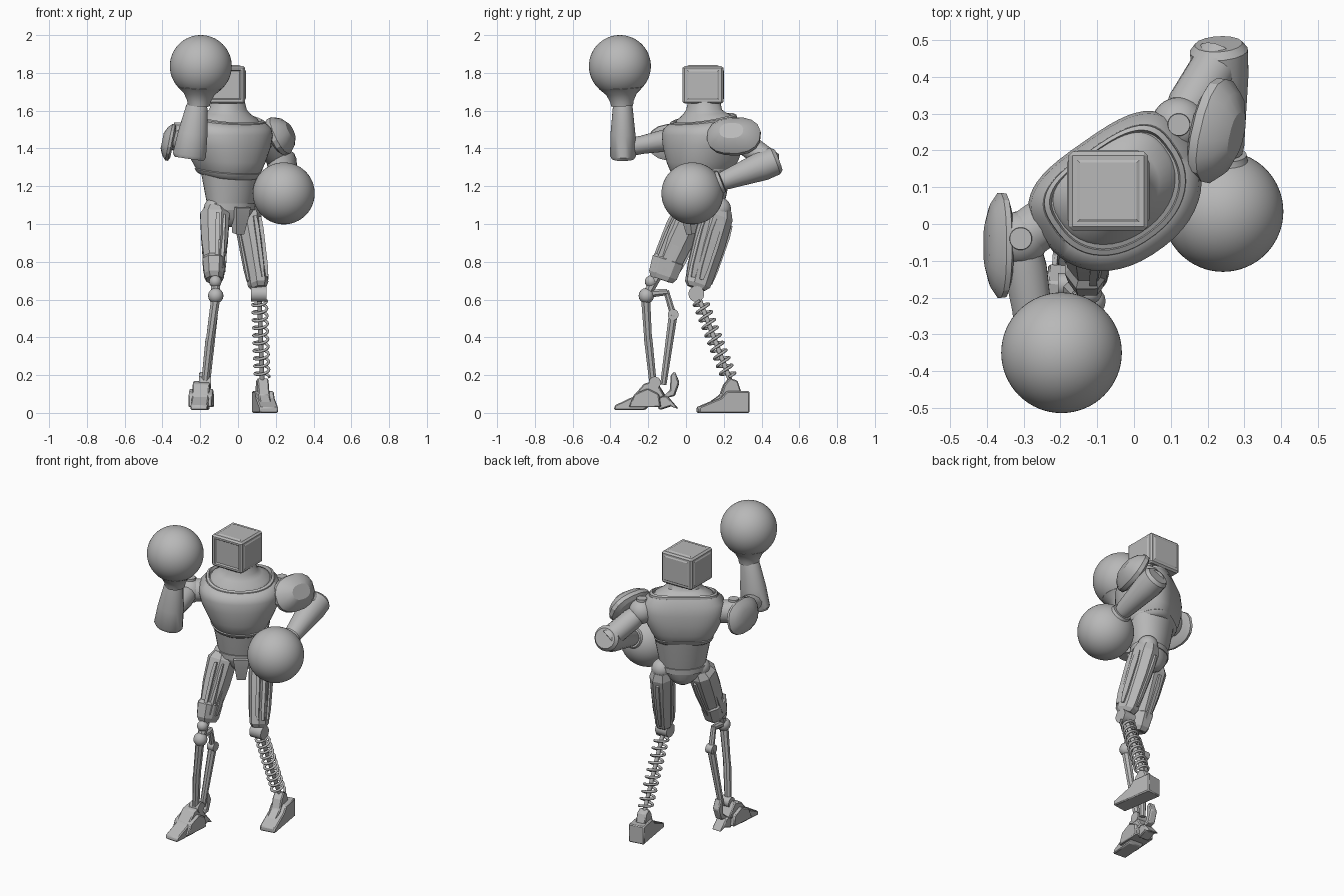
import bpy, bmesh, math
from math import cos, sin, pi, radians
from mathutils import Vector, Matrix

cube = bpy.data.objects.get("Cube")
if cube:
    bpy.data.objects.remove(cube, do_unlink=True)

grey = bpy.data.materials.new("plain grey")
grey.use_nodes = True
grey.diffuse_color = (0.48, 0.48, 0.48, 1)
grey.node_tree.nodes["Principled BSDF"].inputs["Base Color"].default_value = (0.48, 0.48, 0.48, 1)

YAW = radians(35)
ACROSS = Vector((cos(YAW), sin(YAW), 0))
FORWARD = Vector((sin(YAW), -cos(YAW), 0))
X, Y = Vector((1, 0, 0)), Vector((0, 1, 0))


def finish(name, bm, angle=35, bevel=0):
    bmesh.ops.recalc_face_normals(bm, faces=bm.faces)
    mesh = bpy.data.meshes.new(name)
    bm.to_mesh(mesh)
    bm.free()
    mesh.materials.append(grey)
    ob = bpy.data.objects.new(name, mesh)
    bpy.context.collection.objects.link(ob)
    bpy.ops.object.select_all(action='DESELECT')
    ob.select_set(True)
    bpy.context.view_layer.objects.active = ob
    bpy.ops.object.shade_smooth_by_angle(angle=radians(angle))
    if bevel:
        mod = ob.modifiers.new("edge", 'BEVEL')
        mod.width, mod.segments = bevel, 1


def loft(name, p0, p1, rings, n=24, side=X, power=1.0, angle=35, rear=1.0):
    """Skin rings (position along axis, half width, half depth, tilt); rear flattens the back half."""
    p0, axis = Vector(p0), Vector(p1) - Vector(p0)
    d = axis.normalized()
    u = (side - d * side.dot(d)).normalized()
    v = d.cross(u)
    bm = bmesh.new()
    loops = []
    for t, rx, ry, *tilt in rings:
        loop = []
        for i in range(n):
            a = 2 * pi * (i + 0.5) / n
            flat = rear if sin(a) > 0 else 1
            c = math.copysign(abs(cos(a)) ** (power * flat), cos(a))
            s = math.copysign(abs(sin(a)) ** (power * flat), sin(a)) * flat
            lift = tilt[0] * s if tilt else 0
            loop.append(bm.verts.new(p0 + axis * t + u * rx * c + v * ry * s + d * lift))
        loops.append(loop)
    for a, b in zip(loops, loops[1:]):
        for i in range(n):
            bm.faces.new((a[i], a[i - 1], b[i - 1], b[i]))
    bm.faces.new(loops[0])
    bm.faces.new(loops[-1])
    finish(name, bm, angle)


def rod(name, p0, p1, r0, r1, n=12):
    along = (Vector(p1) - Vector(p0)).normalized()
    loft(name, p0, p1, [(0, r0, r0), (1, r1, r1)], n, Y if abs(along.x) > 0.9 else X)


def ball(name, loc, radius, seg=32):
    bm = bmesh.new()
    bmesh.ops.create_uvsphere(bm, u_segments=seg, v_segments=seg // 2, radius=radius)
    bmesh.ops.translate(bm, vec=loc, verts=bm.verts)
    finish(name, bm)


def prism(name, profile, width, loc, yaw):
    """Extrude a side profile of (y, z) points sideways."""
    bm = bmesh.new()
    face = bm.faces.new([bm.verts.new((-width / 2, y, z)) for y, z in profile])
    new = bmesh.ops.extrude_face_region(bm, geom=[face])["geom"]
    bmesh.ops.translate(bm, vec=(width, 0, 0), verts=[g for g in new if isinstance(g, bmesh.types.BMVert)])
    m = Matrix.Translation(loc) @ Matrix.Rotation(radians(yaw), 4, 'Z')
    bmesh.ops.transform(bm, matrix=m, verts=bm.verts)
    finish(name, bm, 20, 0.006)


# Head: chamfered box, recessed screen in front, raised panels elsewhere
bm = bmesh.new()
bmesh.ops.create_cube(bm, size=1)
bmesh.ops.bevel(bm, geom=list(bm.edges), offset=0.05, segments=1, affect='EDGES')
panels = [f for f in bm.faces if max(map(abs, f.normal)) > 0.99 and f.normal.z > -0.5]
screen = [f for f in panels if f.normal.y < -0.5]
raised = [f for f in panels if f.normal.y > -0.5]
bmesh.ops.inset_individual(bm, faces=screen, thickness=0.08, depth=0)
bmesh.ops.inset_individual(bm, faces=screen, thickness=0.04, depth=-0.04)
bmesh.ops.inset_individual(bm, faces=raised, thickness=0.08, depth=0)
bmesh.ops.inset_individual(bm, faces=raised, thickness=0.05, depth=0.02)
bmesh.ops.transform(bm, verts=bm.verts, matrix=Matrix.Translation((-0.07, 0.09, 1.737)) @ Matrix.Diagonal((0.215, 0.215, 0.2, 1)))
finish("head", bm, 15)

# Torso: round in front, flat behind, on one turned axis
cx, cy = -0.053, 0.099
base, top = (cx, cy, 0), (cx, cy, 1)
loft("chest", base, top, [
    (1.255, 0.14, 0.145, 0.02), (1.28, 0.164, 0.172, 0.022), (1.335, 0.192, 0.197, 0.01), (1.41, 0.226, 0.209),
    (1.47, 0.24, 0.209), (1.515, 0.233, 0.2, 0.015), (1.55, 0.2, 0.17, 0.025)],
    48, ACROSS, 0.9, 40, 0.72)
loft("collar_rim", base, top, [
    (1.535, 0.2, 0.172, 0.025), (1.56, 0.196, 0.168, 0.03), (1.567, 0.182, 0.155, 0.03),
    (1.545, 0.176, 0.148, 0.03)], 48, ACROSS, 0.9, 30, 0.72)
loft("neck_yoke", base, top, [
    (1.54, 0.178, 0.15, 0.03), (1.565, 0.165, 0.135, 0.02), (1.585, 0.125, 0.11, 0.01),
    (1.605, 0.1, 0.095), (1.645, 0.088, 0.088)], 40, ACROSS, 0.95, 40, 0.8)
loft("chest_rim", base, top, [(1.255, 0.145, 0.152, 0.022), (1.266, 0.163, 0.17, 0.022), (1.284, 0.173, 0.18, 0.022),
                              (1.29, 0.166, 0.172, 0.022)], 48, ACROSS, 0.9, 30, 0.72)
wx, wy = -0.04, 0.09
hips, hips_up = (wx, wy, 0), (wx, wy, 1)
loft("waist", hips, hips_up, [(1.09, 0.13, 0.1), (1.17, 0.145, 0.118), (1.29, 0.168, 0.14)], 32, ACROSS)
loft("belt", hips, hips_up, [(1.075, 0.14, 0.108), (1.108, 0.142, 0.11)], 32, ACROSS)
loft("pelvis", hips, hips_up, [(0.985, 0.03, 0.05), (1.0, 0.06, 0.075), (1.035, 0.1, 0.095), (1.08, 0.135, 0.105)], 24, ACROSS)
plate_top = Vector((wx, wy, 1.09)) + FORWARD * 0.1
loft("pelvis_plate", plate_top - Vector((0, 0, 0.14)) - FORWARD * 0.03, plate_top,
     [(0, 0.03, 0.025), (0.7, 0.048, 0.03), (1, 0.055, 0.025)], 4, ACROSS, 0.5, 20)

# Shoulders
r_sh, l_sh = Vector((-0.308, -0.04, 1.455)), Vector((0.122, 0.27, 1.46))
for name, p, s in (("right", r_sh, -1), ("left", l_sh, 1)):
    rod(name + "_shoulder_axle", p - ACROSS * 0.12 * s, p, 0.068, 0.068, 16)
    ball(name + "_shoulder_ball", p, 0.075)
    rod(name + "_shoulder_cap", p, p + Vector((0, 0, 0.082)), 0.036, 0.03, 20)

# Shoulder pads: faceted shells, each given as centre, outward normal, long axis, thickness, height
for name, c, out, long_axis, thick, high in (
        ("right", Vector((-0.372, -0.058, 1.435)), Vector((-0.98, 0, 0.2)), Y, 0.06, 0.1),
        ("left", Vector((0.235, 0.25, 1.474)), Vector((0.87, -0.2, 0.42)), Vector((0.24, 0.97, 0)), 0.1, 0.107)):
    out.normalize()
    loft(name + "_shoulder_pad", c - out * thick / 2, c + out * thick / 2,
         [(0, 0.115, high * 0.8), (0.15, 0.143, high), (0.4, 0.145, high), (0.75, 0.115, high * 0.77),
          (1, 0.065, high * 0.42)], 16, long_axis, 0.85, 25)

# Right arm, raised
loft("right_upper_arm", r_sh, (-0.265, -0.31, 1.405),
     [(0, 0.05, 0.05), (0.3, 0.06, 0.06), (0.7, 0.055, 0.05), (1, 0.06, 0.05)], 12)
loft("right_forearm", (-0.26, -0.333, 1.345), (-0.215, -0.335, 1.64),
     [(0, 0.078, 0.06), (0.06, 0.09, 0.07), (0.45, 0.08, 0.067), (0.93, 0.058, 0.053), (1, 0.05, 0.048)], 16)
# Left arm, bent with the hand at the hip
l_elbow, l_wrist = Vector((0.232, 0.45, 1.325)), Vector((0.248, 0.19, 1.225))
loft("left_upper_arm", l_sh, l_elbow, [(0, 0.05, 0.05), (0.3, 0.065, 0.062), (1, 0.065, 0.062)], 16)
loft("left_forearm", l_elbow + (l_elbow - l_wrist) * 0.15, l_wrist,
     [(0, 0.065, 0.06), (0.06, 0.08, 0.076), (0.28, 0.078, 0.08), (0.6, 0.066, 0.066), (0.93, 0.054, 0.052),
      (1, 0.047, 0.047)], 16)

# Round fists with flared wrists
for name, c, w in (("right", Vector((-0.197, -0.35, 1.836)), Vector((-0.208, -0.338, 1.625))),
                   ("left", Vector((0.242, 0.034, 1.162)), l_wrist)):
    ball(name + "_fist", c, 0.164, 64)
    loft(name + "_wrist_flare", w, c, [(0, 0.058, 0.058), (0.12, 0.063, 0.063), (0.3, 0.082, 0.082),
                                       (0.45, 0.117, 0.117), (0.55, 0.12, 0.12)], 32)

# Thighs: faceted shells with raised strips
thighs = {"left": (Vector((0.045, 0.178, 1.08)), Vector((0.11, 0.055, 0.66)), Vector((1, 0.25, 0)), 0),
          "right": (Vector((-0.122, 0.035, 1.08)), Vector((-0.126, -0.135, 0.71)), X, 0.013)}
for name, (hip, knee, side, extra) in thighs.items():
    loft(name + "_thigh", hip, knee, [
        (0, 0.055, 0.065), (0.1, 0.07 + extra, 0.084), (0.45, 0.062 + extra, 0.086),
        (0.85, 0.052, 0.075), (0.95, 0.052, 0.07), (1, 0.04, 0.05)], 8, side, 0.85, 15)
    ball(name + "_hip_ball", hip, 0.06)
    d = (knee - hip).normalized()
    s = (side - d * side.dot(d)).normalized()
    f = d.cross(s)
    for k, off in enumerate((s * 0.058, -s * 0.058, f * 0.074 + s * 0.015, -f * 0.074, s * 0.045 + f * 0.05)):
        loft(f"{name}_thigh_strip_{k}", hip.lerp(knee, 0.15) + off * 1.04, hip.lerp(knee, 0.9) + off * 0.88,
             [(0, 0.01, 0.018), (0.2, 0.013, 0.025), (0.8, 0.012, 0.02), (1, 0.008, 0.012)], 4, s, 0.5, 20)
# Guard around the lower right thigh
loft("right_knee_guard", (-0.128, -0.09, 0.825), (-0.126, -0.13, 0.705),
     [(0, 0.052, 0.072), (0.15, 0.064, 0.09), (0.8, 0.056, 0.082), (1, 0.045, 0.065)], 8, X, 0.8, 15)

# Left shin: coil spring around a rod
rod("left_knee_axle", (0.07, 0.055, 0.63), (0.15, 0.055, 0.63), 0.042, 0.042, 20)
s_top, s_end = Vector((0.113, 0.06, 0.63)), Vector((0.128, 0.235, 0.17))
rod("left_shin_rod", s_top, s_end, 0.013, 0.013)
d = (s_end - s_top).normalized()
e1 = (X - d * X.dot(d)).normalized()
e2 = d.cross(e1)
TURNS, STEP = 10, 20
coil = bpy.data.curves.new("left_shin_spring", 'CURVE')
coil.dimensions, coil.bevel_depth, coil.bevel_resolution = '3D', 0.0075, 2
coil.use_fill_caps = True
coil.materials.append(grey)
wire = coil.splines.new('POLY')
wire.points.add(TURNS * STEP)
for i, p in enumerate(wire.points):
    a = 2 * pi * i / STEP
    spot = s_top.lerp(s_end, 0.08 + 0.88 * i / (TURNS * STEP)) + (e1 * cos(a) + e2 * sin(a)) * 0.038
    p.co = (*spot, 1)
bpy.context.collection.objects.link(bpy.data.objects.new("left_shin_spring", coil))
# Left foot: wedge with ankle block
prism("left_foot", [(-0.14, 0), (-0.14, 0.03), (-0.02, 0.08), (0.01, 0.115), (0.13, 0.115), (0.13, 0)],
      0.1, (0.142, 0.2, 0), 9)
prism("left_foot_top", [(-0.1, 0.04), (-0.02, 0.095), (0.0, 0.15), (0.03, 0.185), (0.07, 0.17), (0.09, 0.11)],
      0.06, (0.135, 0.2, 0), 9)

# Right shin: linkage of joints and struts
ball("right_knee_joint", (-0.12, -0.185, 0.695), 0.033, 16)
ball("right_upper_joint", (-0.118, -0.21, 0.62), 0.041, 16)
for name, p, r, half in (("rear", Vector((-0.13, -0.068, 0.52)), 0.029, 0.022),
                         ("ankle", Vector((-0.175, -0.165, 0.16)), 0.032, 0.032)):
    rod(f"right_{name}_joint", p - X * half, p + X * half, r, r, 16)
struts = [((-0.12, -0.15, 0.73), (-0.118, -0.21, 0.62), 0.028, 0.024),
          ((-0.118, -0.21, 0.63), (-0.122, -0.1, 0.64), 0.024, 0.018),
          ((-0.122, -0.105, 0.645), (-0.13, -0.068, 0.52), 0.016, 0.018),
          ((-0.118, -0.214, 0.61), (-0.15, -0.2, 0.38), 0.026, 0.022),
          ((-0.15, -0.2, 0.39), (-0.175, -0.175, 0.16), 0.024, 0.021),
          ((-0.13, -0.068, 0.52), (-0.165, -0.12, 0.15), 0.025, 0.018)]
for k, (a, b, r0, r1) in enumerate(struts):
    rod(f"right_shin_strut_{k}", a, b, r0, r1, 8)
# Right foot: arched toe section, side plate, heel claw and spur
at = (-0.18, 0, 0)
prism("right_foot", [(-0.38, 0.015), (-0.375, 0.04), (-0.28, 0.085), (-0.22, 0.155), (-0.16, 0.17),
                     (-0.11, 0.09), (-0.17, 0.06), (-0.22, 0.015)], 0.09, at, -4)
prism("right_foot_plate", [(-0.3, 0.03), (-0.27, 0.1), (-0.2, 0.13), (-0.14, 0.1), (-0.13, 0.03)], 0.125, at, -4)
prism("right_heel_claw", [(-0.17, 0.09), (-0.1, 0.09), (-0.04, 0.02), (-0.08, 0.035), (-0.14, 0.015)], 0.07, at, -4)
prism("right_heel_spur", [(-0.14, 0.07), (-0.085, 0.12), (-0.08, 0.2), (-0.06, 0.22), (-0.035, 0.16),
                          (-0.06, 0.09)], 0.045, at, -4)
